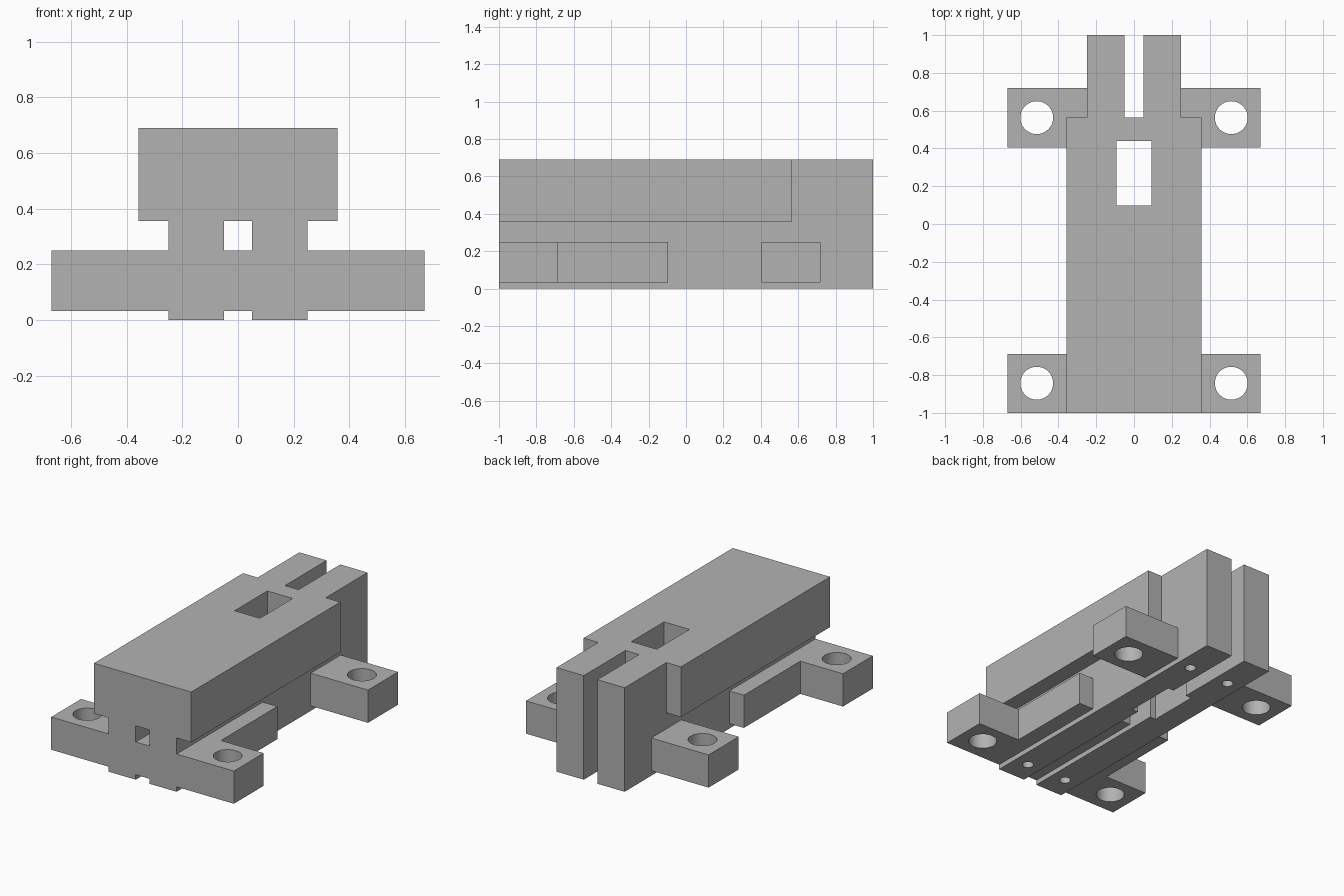
import bpy
import math

cube = bpy.data.objects.get("Cube")
if cube:
    bpy.data.objects.remove(cube, do_unlink=True)

grey = bpy.data.materials.new("mid_grey")
grey.use_nodes = True
grey.diffuse_color = (0.448, 0.448, 0.448, 1)
grey.node_tree.nodes["Principled BSDF"].inputs["Base Color"].default_value = (0.448, 0.448, 0.448, 1)


def box(name, x, y, z):
    """Box from (low, high) ranges on each axis."""
    bpy.ops.mesh.primitive_cube_add(size=1, location=[sum(r) / 2 for r in (x, y, z)])
    ob = bpy.context.object
    ob.name = name
    ob.scale = [r[1] - r[0] for r in (x, y, z)]
    bpy.ops.object.transform_apply(location=True, rotation=True, scale=True)
    ob.data.materials.append(grey)
    return ob


def drill(name, x, y, radius, z):
    """Vertical round cutter."""
    bpy.ops.mesh.primitive_cylinder_add(vertices=48, radius=radius, depth=z[1] - z[0],
                                        location=(x, y, sum(z) / 2))
    ob = bpy.context.object
    ob.name = name
    ob.data.materials.append(grey)
    return ob


def combine(target, tool, operation):
    """Apply an exact boolean and discard the tool."""
    bpy.context.view_layer.objects.active = target
    mod = target.modifiers.new("join", "BOOLEAN")
    mod.operation = operation
    mod.solver = "EXACT"
    mod.object = tool
    bpy.ops.object.modifier_apply(modifier=mod.name)
    bpy.data.objects.remove(tool, do_unlink=True)


BASE_Z = (0.033, 0.25)
TOP = 0.69

# Upper block carrying the two rails
body = box("clamp_body", (-0.357, 0.357), (-1, 0.563), (0.357, TOP))
solids = [box("front_foot", (-0.67, 0.67), (-1, -0.688), BASE_Z),
          box("base_plate", (-0.357, 0.357), (-1, -0.097), BASE_Z)]
cutters = [box("window", (-0.093, 0.093), (0.097, 0.44), (-0.1, 0.8))]

for side in (-1, 1):
    # Full-length rails and rear feet
    rail_x = sorted((side * 0.05, side * 0.25))
    foot_x = sorted((side * 0.2, side * 0.67))
    solids.append(box("rail", rail_x, (-1, 1), (0, TOP)))
    solids.append(box("rear_foot", foot_x, (0.405, 0.72), BASE_Z))
    # Through holes in the feet, blind holes under the rails
    for y in (-0.843, 0.563):
        cutters.append(drill("foot_hole", side * 0.515, y, 0.087, (-0.1, 0.4)))
    for y in (-0.843, 0.72):
        cutters.append(drill("rail_hole", side * 0.15, y, 0.035, (-0.1, 0.25)))

for part in solids:
    combine(body, part, "UNION")
for part in cutters:
    combine(body, part, "DIFFERENCE")

# Flat faces with smooth hole walls
bpy.ops.object.select_all(action="DESELECT")
body.select_set(True)
bpy.context.view_layer.objects.active = body
bpy.ops.object.shade_smooth_by_angle(angle=math.radians(30))
